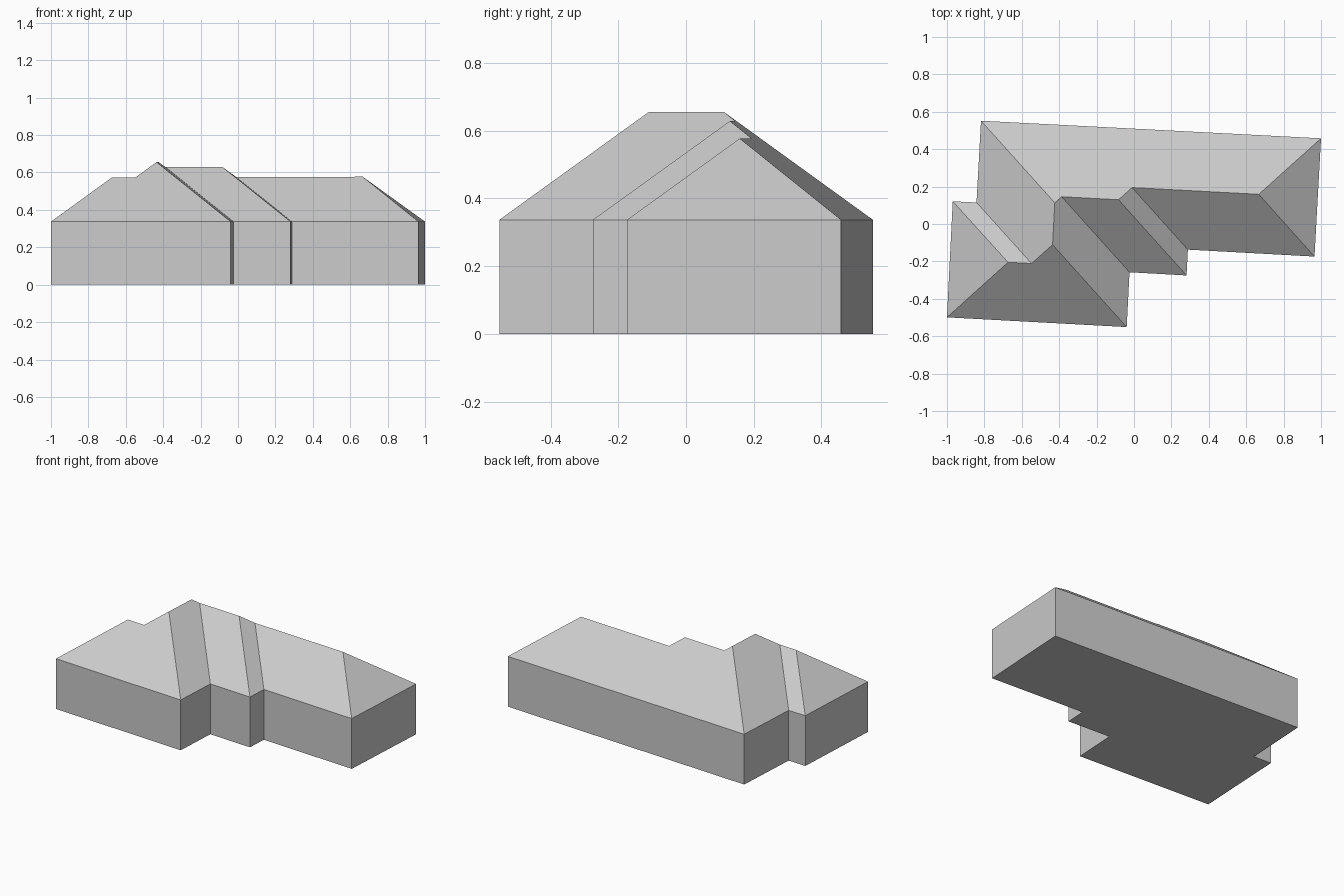
import bpy
from mathutils import Matrix, Vector

EAVE = 0.337
PITCH = 0.76

if "Cube" in bpy.data.objects:
    bpy.data.objects.remove(bpy.data.objects["Cube"], do_unlink=True)

grey = bpy.data.materials.new("plain_grey")
grey.use_nodes = True
grey.diffuse_color = (0.6, 0.6, 0.6, 1)
grey.node_tree.nodes["Principled BSDF"].inputs["Base Color"].default_value = grey.diffuse_color

# Footprint corners, counter-clockwise; each wall takes the name of its first corner
corners = {
    "A": (-1.0, -0.499), "B": (-0.039, -0.551), "C": (-0.024, -0.258),
    "D": (0.281, -0.275), "E": (0.288, -0.137), "F": (0.965, -0.174),
    "G": (1.0, 0.458), "H": (-0.818, 0.552), "I": (-0.842, 0.115),
    "J": (-0.969, 0.121),
}
names = "".join(corners)


def roof_plane(wall):
    """Normal row and offset of the roof plane rising inward from a wall."""
    start = Vector(corners[wall])
    end = Vector(corners[names[(names.index(wall) + 1) % len(names)]])
    d = (end - start).normalized()
    inward = Vector((-d.y, d.x))
    return (-PITCH * inward.x, -PITCH * inward.y, 1), EAVE - PITCH * inward.dot(start)


def meet(walls):
    """Point where the roof planes of three walls meet."""
    rows, offsets = zip(*(roof_plane(w) for w in walls))
    return Matrix(rows).inverted() @ Vector(offsets)


def build(name, points, faces):
    keys = list(points)
    mesh = bpy.data.meshes.new(name)
    mesh.from_pydata([tuple(points[k]) for k in keys], [],
                     [[keys.index(k) for k in f] for f in faces])
    mesh.materials.append(grey)
    mesh.update()
    obj = bpy.data.objects.new(name, mesh)
    bpy.context.collection.objects.link(obj)
    return obj


# Walls and floor: upper-case keys at the eaves, lower-case keys on the ground
eaves = {k: (*xy, EAVE) for k, xy in corners.items()}
ground = {k.lower(): (*xy, 0) for k, xy in corners.items()}
wall_faces = [a.lower() + b.lower() + b + a for a, b in zip(names, names[1:] + names[0])]
build("walls", {**eaves, **ground}, wall_faces + [names.lower()[::-1]])

# Hipped roof: ridge points found from the walls whose slopes meet there
ridge_walls = {"p": "JAI", "q": "AIH", "r": "AHB", "s": "HBG",
               "t": "BCG", "u": "CDG", "v": "DEG", "w": "EFG"}
ridge = {k: meet(w) for k, w in ridge_walls.items()}
slopes = ["ABrqp", "BCtsr", "CDut", "DEvu", "EFwv", "FGw",
          "GHstuvw", "HIqrs", "IJpq", "JAp"]
build("roof", {**eaves, **ridge}, slopes)
